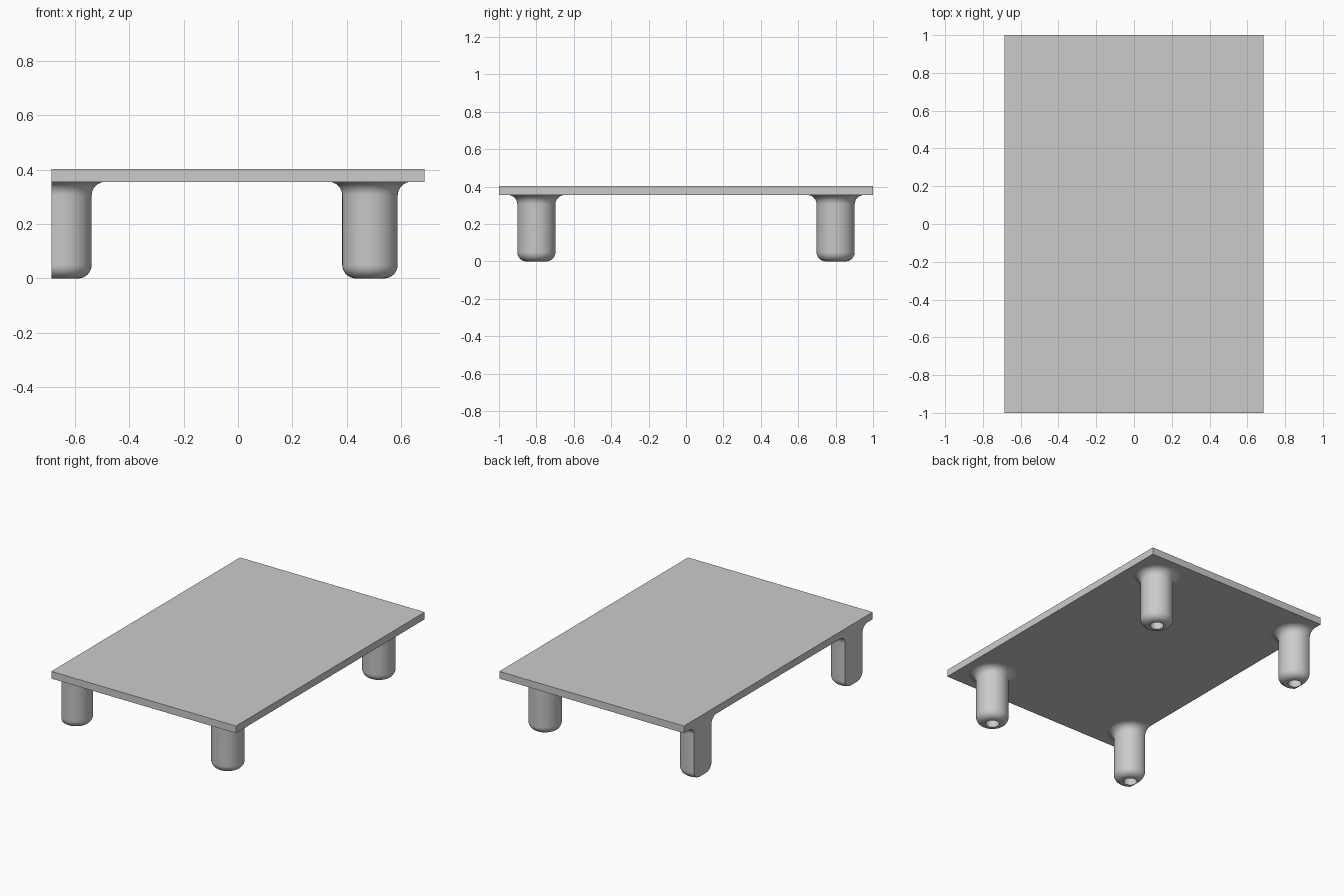
import bpy, bmesh
from math import pi, sin, cos, radians
from mathutils import Vector

HALF_X, HALF_Y = 0.685, 1.0
UNDER, TOP = 0.355, 0.403
LEG_R, ROUND, HOLE_R, HOLE_DEPTH = 0.102, 0.05, 0.042, 0.06

if "Cube" in bpy.data.objects:
    bpy.data.objects.remove(bpy.data.objects["Cube"], do_unlink=True)

# Single plain grey
grey = bpy.data.materials.new("light grey")
grey.use_nodes = True
grey.diffuse_color = (0.6, 0.6, 0.6, 1)
grey.node_tree.nodes["Principled BSDF"].inputs["Base Color"].default_value = grey.diffuse_color


def make_object(name, bm, location=(0, 0, 0)):
    bmesh.ops.recalc_face_normals(bm, faces=bm.faces)
    mesh = bpy.data.meshes.new(name)
    bm.to_mesh(mesh)
    bm.free()
    mesh.materials.append(grey)
    obj = bpy.data.objects.new(name, mesh)
    obj.location = location
    bpy.context.collection.objects.link(obj)
    return obj


def arc(cx, cz, start, end, steps=8):
    """Points of a rounded corner in the profile plane."""
    angles = [radians(start + (end - start) * i / steps) for i in range(steps + 1)]
    return [(cx + ROUND * cos(a), cz + ROUND * sin(a)) for a in angles]


def make_leg(name, x, y):
    # Blind hole, rounded foot, shaft, and a fillet flaring into the slab
    profile = [(0, HOLE_DEPTH), (HOLE_R, HOLE_DEPTH), (HOLE_R, 0)]
    profile += arc(LEG_R - ROUND, ROUND, -90, 0)
    profile += arc(LEG_R + ROUND, UNDER - ROUND, 180, 90)
    profile.append((0, UNDER))
    bm = bmesh.new()
    verts = [bm.verts.new((r, 0, z)) for r, z in profile]
    edges = [bm.edges.new(pair) for pair in zip(verts, verts[1:])]
    bmesh.ops.spin(bm, geom=verts + edges, cent=(0, 0, 0), axis=(0, 0, 1),
                   angle=2 * pi, steps=48)
    bmesh.ops.remove_doubles(bm, verts=bm.verts, dist=0.0001)
    # Trim whatever overhangs the slab's side
    side = -HALF_X - x
    if side > -(LEG_R + ROUND):
        cut = bmesh.ops.bisect_plane(bm, geom=bm.verts[:] + bm.edges[:] + bm.faces[:],
                                     plane_co=Vector((side, 0, 0)), plane_no=(1, 0, 0),
                                     clear_inner=True)
        rim = [e for e in cut["geom_cut"] if isinstance(e, bmesh.types.BMEdge)]
        bmesh.ops.triangle_fill(bm, edges=rim, use_beauty=True)
    leg = make_object(name, bm, (x, y, 0))
    bpy.ops.object.select_all(action="DESELECT")
    leg.select_set(True)
    bpy.context.view_layer.objects.active = leg
    bpy.ops.object.shade_smooth_by_angle(angle=radians(35))


# Flat slab
bm = bmesh.new()
bmesh.ops.create_cube(bm, size=1)
bmesh.ops.scale(bm, verts=bm.verts, vec=(2 * HALF_X, 2 * HALF_Y, TOP - UNDER))
make_object("slab", bm, (0, 0, (TOP + UNDER) / 2))

# Four legs: the pair on the -x side sits flush with the slab edge
for end, y in (("front", -0.8), ("back", 0.8)):
    make_leg(end + "_left_leg", 0.485, y)
    make_leg(end + "_right_leg", -0.64, y)
